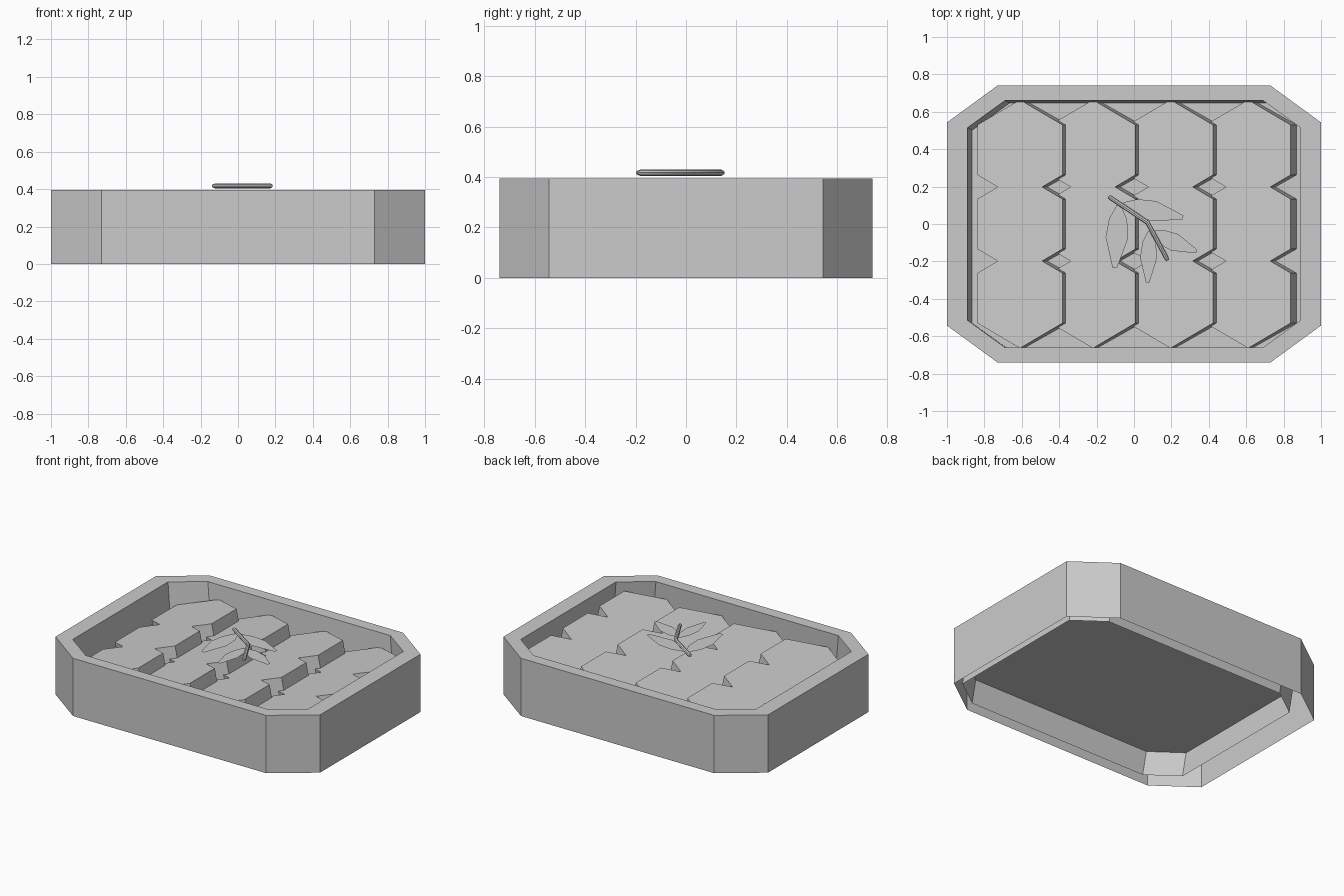
import bpy, math
from mathutils import Vector

if "Cube" in bpy.data.objects:
    bpy.data.objects.remove(bpy.data.objects["Cube"])


def make(name, verts, faces):
    me = bpy.data.meshes.new(name)
    me.from_pydata([tuple(v) for v in verts], [], faces)
    me.update()
    ob = bpy.data.objects.new(name, me)
    bpy.context.collection.objects.link(ob)
    return ob


def octagon(x, y, cx, cy, z, dx=0.0, dy=0.0):
    # chamfered rectangle: half sizes x, y; chamfers start at cx, cy
    p = [(x, cy), (cx, y), (-cx, y), (-x, cy), (-x, -cy), (-cx, -y), (cx, -y), (x, -cy)]
    return [(a + dx, b + dy, z) for a, b in p]


TOP, FLOOR, LOW = 0.395, 0.19, 0.02
INNER = (0.89, 0.66, 0.69, 0.515)
OUTER = (1.0, 0.74, 0.73, 0.543)


def lean(z):
    # the well leans slightly as it goes down
    k = (TOP - z) / (TOP - LOW)
    return 0.045 * k, -0.025 * k


# Open frame: outer wall, flat rim, leaning inner wall
rings = [octagon(*OUTER, 0), octagon(*OUTER, TOP),
         octagon(*INNER, TOP), octagon(*INNER, LOW, *lean(LOW))]
verts = [v for r in rings for v in r]
faces = []
for r in range(3):
    for i in range(8):
        j = (i + 1) % 8
        faces.append((r * 8 + i, r * 8 + j, r * 8 + 8 + j, r * 8 + 8 + i))
make("frame", verts, faces)

# Floor panel
make("floor_panel", octagon(*INNER, FLOOR, *lean(FLOOR)), [tuple(range(8))])

# Tilted hexagonal tiles, three rows of four
SLOPE, R = 0.21, 0.268
for c, cx in enumerate((-0.61, -0.22, 0.195, 0.61)):
    for r, cy in enumerate((-0.396, 0.0, 0.396)):
        top, bottom = [], []
        for i in range(6):
            a = math.radians(30 + 60 * i)
            dx = R * math.cos(a) * 0.98
            z = 0.293 + SLOPE * dx
            x, y = cx + dx, cy + R * math.sin(a)
            top.append((x, y, z))
            bottom.append((x + SLOPE * (z - FLOOR - 0.003), y, FLOOR + 0.003))
        fs = [tuple(range(6)), tuple(range(11, 5, -1))]
        fs += [(i, i + 6, (i + 1) % 6 + 6, (i + 1) % 6) for i in range(6)]
        make(f"tile_{c}_{r}", top + bottom, fs)

# Bent twig: eight-sided tube with tapered tips
path = [(-0.136, 0.147), (-0.125, 0.14), (0.072, 0.008), (0.174, -0.182), (0.18, -0.195)]
rad = [0.008, 0.0125, 0.0125, 0.0125, 0.007]
N, verts, faces = 8, [], []
for k, p in enumerate(path):
    q0, q1 = Vector(path[max(k - 1, 0)]), Vector(path[min(k + 1, 4)])
    d = (q1 - q0).normalized()
    for i in range(N):
        a = 2 * math.pi * i / N
        s = rad[k] * math.cos(a)
        verts.append((p[0] - d.y * s, p[1] + d.x * s, 0.417 + rad[k] * math.sin(a)))
for k in range(4):
    for i in range(N):
        j = (i + 1) % N
        faces.append((k * N + i, k * N + j, k * N + N + j, k * N + N + i))
faces += [tuple(range(N - 1, -1, -1)), tuple(range(4 * N, 5 * N))]
twig = make("twig", verts, faces)
bpy.context.view_layer.objects.active = twig
twig.select_set(True)
bpy.ops.object.shade_smooth_by_angle()


# Flat leaves around the twig
def leaf(name, base, tip, w):
    b, t = Vector(base), Vector(tip)
    d = t - b
    n = Vector((-d.y, d.x)).normalized() * w
    prof = [(0, 0.2), (0.22, 0.8), (0.52, 1.0), (1, 0.2)]
    pts = [b + d * f + n * s for f, s in prof] + [b + d * f - n * s for f, s in reversed(prof)]
    make(name, [(p.x, p.y, 0.413) for p in pts], [tuple(range(len(pts) - 1, -1, -1))])


leaf("leaf_left", (-0.08, 0.10), (-0.103, -0.235), 0.06)
leaf("leaf_upper", (-0.06, 0.105), (0.262, 0.035), 0.055)
leaf("leaf_right", (0.09, -0.045), (0.335, -0.147), 0.048)
leaf("leaf_lower", (0.083, -0.04), (0.073, -0.313), 0.045)
